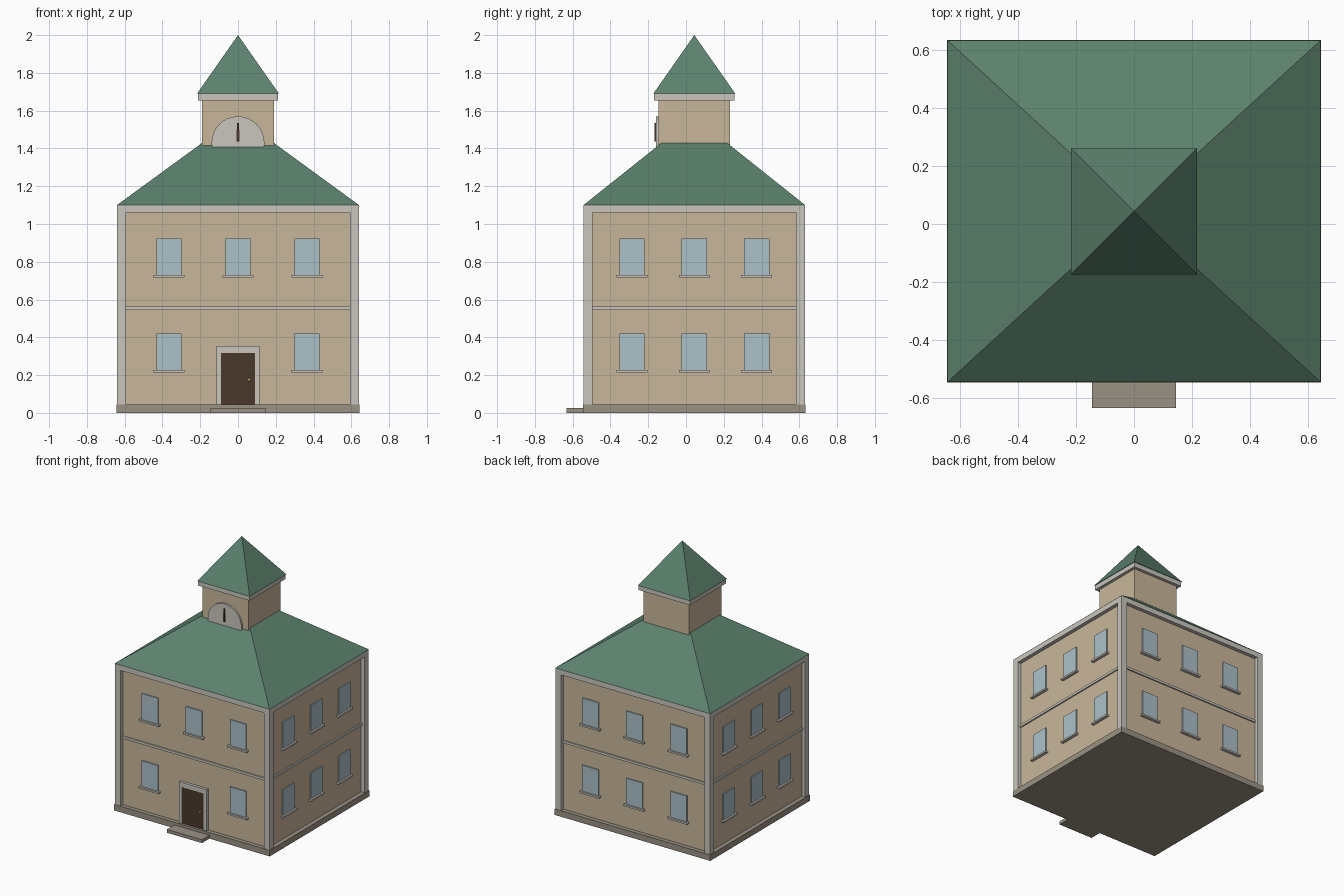
import bpy, bmesh, math
from mathutils import Vector, Matrix

if "Cube" in bpy.data.objects:
    bpy.data.objects.remove(bpy.data.objects["Cube"])

CY = 0.044                 # building centre in y
HX, HY = 0.64, 0.586       # body half sizes
REC = 0.028                # wall recess behind the corner posts
WX, WY = HX - REC, HY - REC


def mat(name, rgb):
    m = bpy.data.materials.new(name)
    lin = [((c / 255 + 0.055) / 1.055) ** 2.4 for c in rgb]
    m.diffuse_color = (*lin, 1)
    m.use_nodes = True
    m.node_tree.nodes["Principled BSDF"].inputs["Base Color"].default_value = m.diffuse_color
    return m


WALL = mat("sand wall", (201, 183, 154))
TRIM = mat("light grey trim", (201, 198, 190))
ROOF = mat("green roof", (92, 130, 109))
STONE = mat("grey stone", (154, 146, 132))
GLASS = mat("pale blue glass", (172, 193, 202))
DOOR = mat("dark brown", (74, 56, 42))
BRASS = mat("brass", (184, 160, 104))


def finish(bm, name, material):
    bmesh.ops.recalc_face_normals(bm, faces=bm.faces)
    me = bpy.data.meshes.new(name)
    bm.to_mesh(me)
    bm.free()
    me.materials.append(material)
    ob = bpy.data.objects.new(name, me)
    bpy.context.collection.objects.link(ob)
    return ob


def box(name, lo, hi, material, turn=0.0, top=1.0):
    """Box between two corners; top scales the upper face, turn spins it about the building axis."""
    lo, hi = Vector(lo), Vector(hi)
    mid, size = (lo + hi) / 2, hi - lo
    bm = bmesh.new()
    bmesh.ops.create_cube(bm, size=1)
    for v in bm.verts:
        s = top if v.co.z > 0 else 1
        v.co = Vector((v.co.x * size.x * s, v.co.y * size.y * s, v.co.z * size.z)) + mid
    bmesh.ops.remove_doubles(bm, verts=bm.verts, dist=1e-6)
    rot = Matrix.Translation((0, CY, 0)) @ Matrix.Rotation(turn, 4, 'Z')
    bmesh.ops.transform(bm, matrix=rot, verts=bm.verts)
    return finish(bm, name, material)


def block(name, hx, hy, z0, z1, material, top=1.0):
    return box(name, (-hx, -hy, z0), (hx, hy, z1), material, 0, top)


# main masses
block("plinth", HX + 0.004, HY + 0.003, 0, 0.045, STONE)
block("walls", WX, WY, 0.045, 1.08, WALL)
block("cornice", HX, HY, 1.06, 1.10, TRIM)
block("main_roof", HX + 0.001, HY + 0.001, 1.10, 1.432, ROOF, 0.29)
block("belt_course", WX + 0.01, WY + 0.01, 0.544, 0.562, TRIM)
box("front_step", (-0.145, -0.633 - CY, 0), (0.145, -HY, 0.025), STONE)

# corner posts
P = 0.047
for sx in (-1, 1):
    for sy in (-1, 1):
        x, y = sx * (HX - P / 2), sy * (HY - P / 2)
        box("corner_post", (x - P / 2, y - P / 2, 0.045), (x + P / 2, y + P / 2, 1.06), TRIM)

# windows with sills on all four sides: turn, wall distance, spacing
sides = [("front", 0, WY, 0.365), ("right", math.pi / 2, WX, 0.33),
         ("back", math.pi, WY, 0.365), ("left", -math.pi / 2, WX, 0.33)]
for side, turn, dist, gap in sides:
    for z in (0.225, 0.728):
        for i in (-1, 0, 1):
            if side == "front" and i == 0 and z < 0.5:
                continue   # the door goes here
            x = i * gap
            box(side + "_window", (x - 0.067, -dist - 0.009, z), (x + 0.067, -dist + 0.001, z + 0.195), GLASS, turn)
            box(side + "_sill", (x - 0.082, -dist - 0.022, z - 0.011), (x + 0.082, -dist + 0.001, z + 0.002), TRIM, turn)

# door and surround
for s in (-1, 1):
    box("door_jamb", (s * 0.102 - 0.012, -WY - 0.02, 0.045), (s * 0.102 + 0.012, -WY, 0.353), TRIM)
box("door_lintel", (-0.09, -WY - 0.02, 0.318), (0.09, -WY, 0.353), TRIM)
box("door", (-0.09, -WY - 0.014, 0.045), (0.09, -WY, 0.318), DOOR)
bm = bmesh.new()
bmesh.ops.create_uvsphere(bm, u_segments=12, v_segments=8, radius=0.009,
                          matrix=Matrix.Translation((0.06, CY - WY - 0.021, 0.175)))
finish(bm, "door_knob", BRASS)

# clock tower
T = 0.19
block("tower", T, T, 1.38, 1.66, WALL)
block("tower_cornice", 0.213, 0.213, 1.655, 1.69, TRIM)
block("tower_roof", 0.217, 0.217, 1.69, 2.0, ROOF, 0.0)

# clock face, its lower half sunk in the roof
bm = bmesh.new()
bmesh.ops.create_cone(bm, cap_ends=True, segments=32, radius1=0.14, radius2=0.14, depth=0.02,
                      matrix=Matrix.Translation((0, CY - T - 0.002, 1.43)) @ Matrix.Rotation(math.pi / 2, 4, 'X'))
finish(bm, "clock_face", TRIM)
box("hour_hand", (-0.009, -T - 0.017, 1.437), (0.009, -T - 0.012, 1.50), DOOR)
box("minute_hand", (-0.005, -T - 0.020, 1.437), (0.005, -T - 0.012, 1.535), DOOR)
